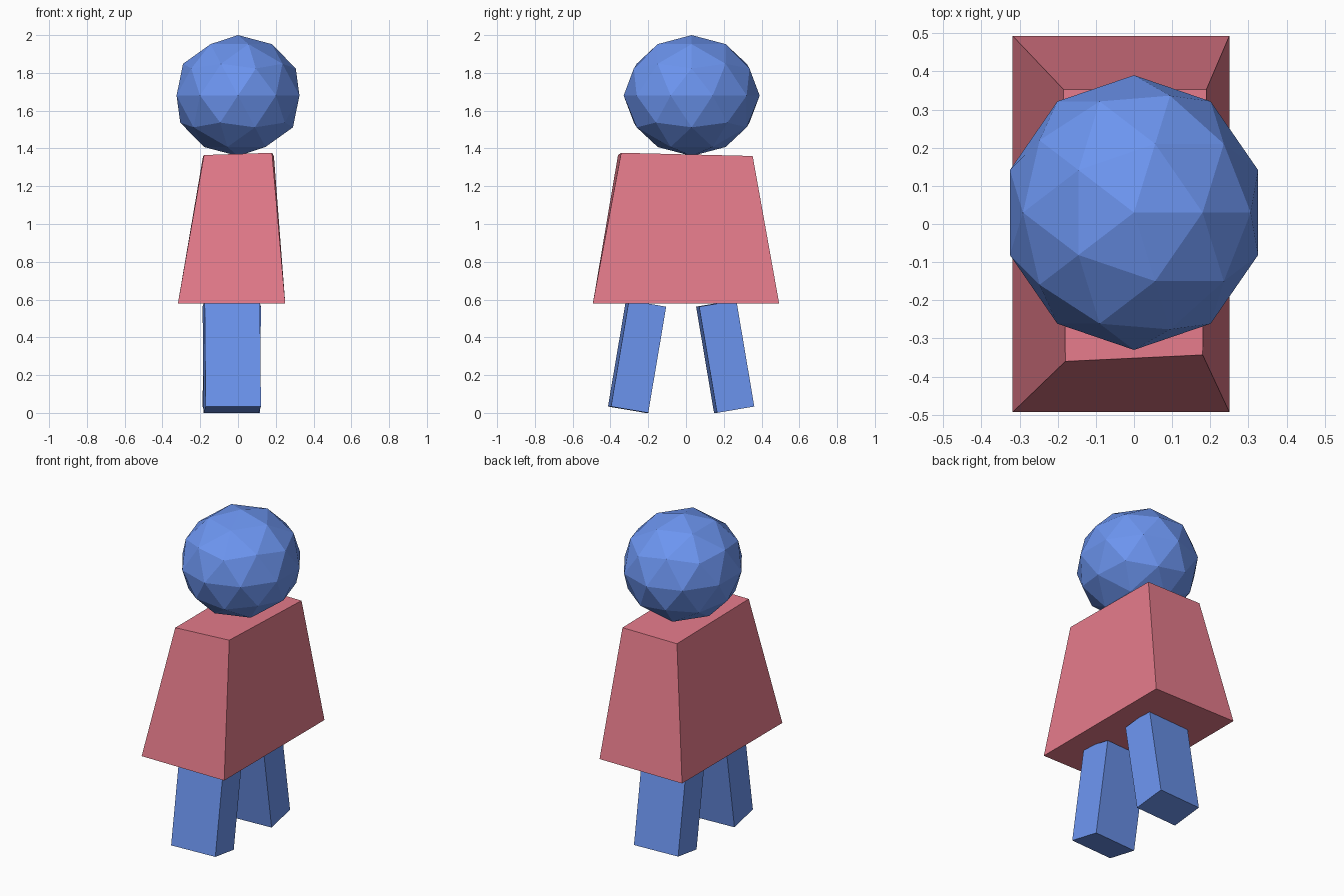
import bpy
from math import radians

if "Cube" in bpy.data.objects:
    bpy.data.objects.remove(bpy.data.objects["Cube"])


def material(name, rgb):
    m = bpy.data.materials.new(name)
    m.diffuse_color = (*rgb, 1)
    m.use_nodes = True
    m.node_tree.nodes["Principled BSDF"].inputs["Base Color"].default_value = m.diffuse_color
    return m


blue = material("blue", (0.15, 0.30, 0.87))
red = material("red", (0.79, 0.20, 0.26))


def finish(name, mat):
    ob = bpy.context.object
    ob.name = name
    ob.data.materials.append(mat)
    return ob


# Head: low-poly ball, slightly stretched front to back
bpy.ops.mesh.primitive_ico_sphere_add(subdivisions=2, radius=1, location=(0, 0.03, 1.68))
finish("head", blue).scale = (0.342, 0.36, 0.32)

# Torso: cube with its corners pulled into an uneven taper
bpy.ops.mesh.primitive_cube_add(size=2)
torso = finish("torso", red)
top = {(-1, -1): (-0.18, -0.36, 1.365), (1, -1): (0.18, -0.343, 1.377),
       (-1, 1): (-0.185, 0.353, 1.36), (1, 1): (0.19, 0.353, 1.36)}
for v in torso.data.vertices:
    sx, sy = round(v.co.x), round(v.co.y)
    if v.co.z > 0:
        v.co = top[sx, sy]
    else:
        v.co = (-0.318 if sx < 0 else 0.25, 0.493 * sy, 0.58)

# Legs: splayed blocks, both turned slightly about the vertical
for name, y, tilt in (("front_leg", -0.259, -9.6), ("back_leg", 0.2075, 9.6)):
    bpy.ops.mesh.primitive_cube_add(size=1, location=(-0.033, y, 0.298))
    leg = finish(name, blue)
    leg.scale = (0.293, 0.2, 0.57)
    leg.rotation_euler = (radians(tilt), 0, radians(3.2))
